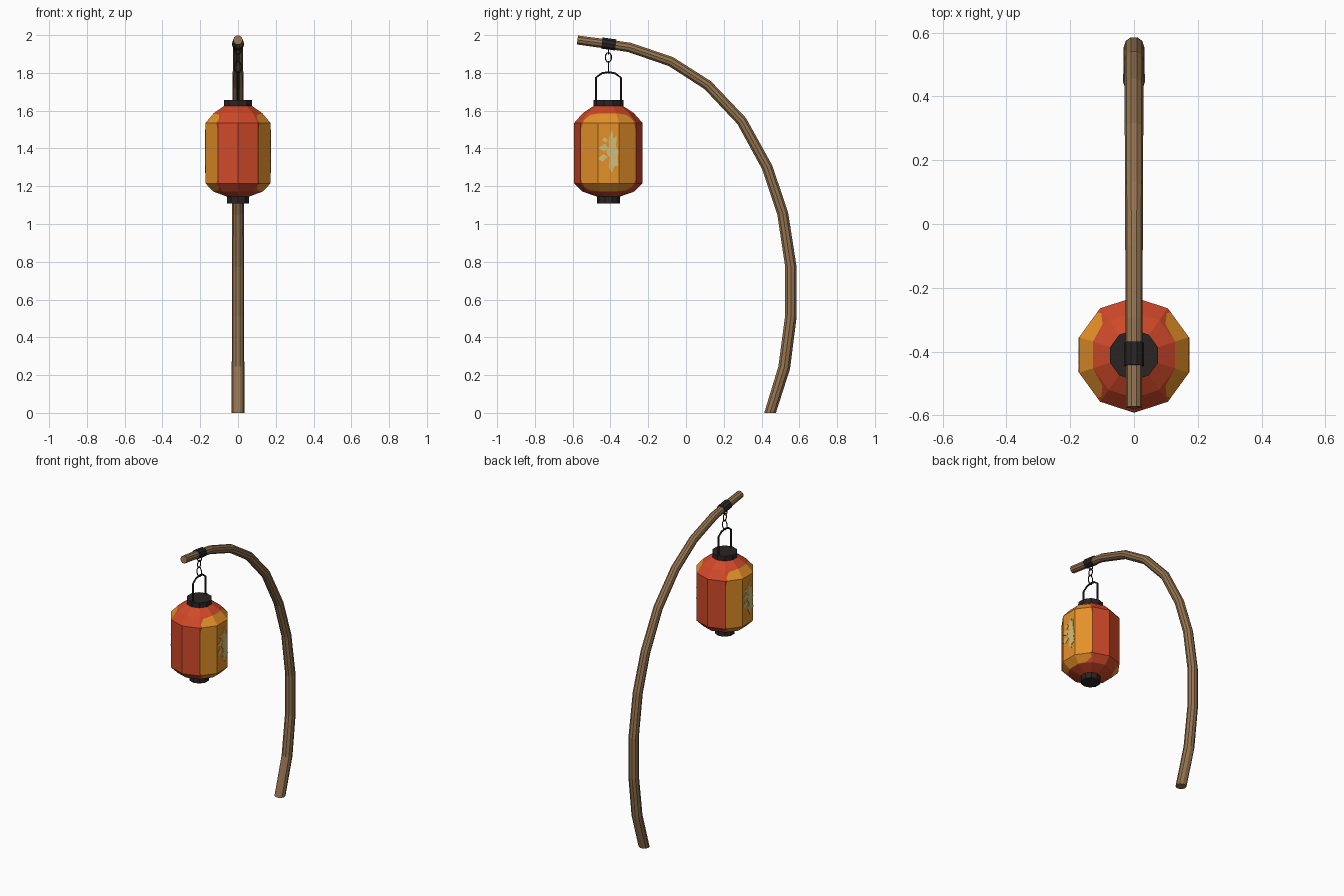
import bpy, bmesh, math
from mathutils import Vector

if "Cube" in bpy.data.objects:
    bpy.data.objects.remove(bpy.data.objects["Cube"])

LY = -0.411          # lantern axis
R = 0.181            # lantern radius
SIDES = 10


def material(name, rgb):
    m = bpy.data.materials.new(name)
    m.diffuse_color = (*rgb, 1)
    m.use_nodes = True
    m.node_tree.nodes["Principled BSDF"].inputs["Base Color"].default_value = m.diffuse_color
    return m


WOOD = material("brown wood", (0.30, 0.175, 0.080))
BLACK = material("black metal", (0.023, 0.018, 0.018))
RED = material("red paper", (0.62, 0.066, 0.022))
ORANGE = material("orange paper", (0.78, 0.28, 0.022))
PALE = material("pale paint", (0.65, 0.52, 0.19))


def finish(bm, name, *mats):
    bmesh.ops.recalc_face_normals(bm, faces=bm.faces)
    me = bpy.data.meshes.new(name)
    bm.to_mesh(me)
    bm.free()
    ob = bpy.data.objects.new(name, me)
    for m in mats:
        me.materials.append(m)
    bpy.context.collection.objects.link(ob)
    return ob


def skin(bm, rings, closed=False):
    n = len(rings[0])
    pairs = list(zip(rings, rings[1:]))
    if closed:
        pairs.append((rings[-1], rings[0]))
    for a, b in pairs:
        for i in range(n):
            j = (i + 1) % n
            bm.faces.new((a[i], a[j], b[j], b[i]))
    if not closed:
        bm.faces.new(rings[0])
        bm.faces.new(rings[-1])


def tube(name, pts, radii, sides, mat, normal=(1, 0, 0), closed=False, flat_base=False):
    """Tube along a planar path; normal is the path plane's normal."""
    bm = bmesh.new()
    pts = [Vector(p) for p in pts]
    nrm, n, rings = Vector(normal), len(pts), []
    for k, p in enumerate(pts):
        prev = pts[k - 1] if closed or k else p
        nxt = pts[(k + 1) % n] if closed or k < n - 1 else p
        side = (nxt - prev).normalized().cross(nrm)
        r = radii[0] + (radii[1] - radii[0]) * k / (n - 1)
        ring = []
        for i in range(sides):
            a = math.tau * i / sides
            co = p + r * (math.cos(a) * nrm + math.sin(a) * side)
            if flat_base and k == 0:
                co.z = 0
            ring.append(bm.verts.new(co))
        rings.append(ring)
    skin(bm, rings, closed)
    return finish(bm, name, mat)


def lathe(profile):
    """Ten-sided solid around the lantern axis from (radius, z) points."""
    bm = bmesh.new()
    rings = [[bm.verts.new((r * math.sin(math.tau * i / SIDES),
                            LY + r * math.cos(math.tau * i / SIDES), z))
              for i in range(SIDES)] for r, z in profile]
    skin(bm, rings)
    return bm


# Bent wooden pole
pole = [(0.445, 0), (0.52, 0.24), (0.555, 0.51), (0.555, 0.775), (0.512, 1.055),
        (0.43, 1.30), (0.295, 1.545), (0.115, 1.735), (-0.08, 1.86),
        (-0.30, 1.935), (-0.44, 1.956), (-0.575, 1.974)]
tube("pole", [(0, y, z) for y, z in pole], (0.034, 0.025), 10, WOOD, flat_base=True)

# Dark binding around the pole tip
tube("pole_binding", [(0, -0.372, 1.948), (0, -0.445, 1.958)], (0.031, 0.031), 10, BLACK)

# Paper lantern with rounded orange side panels cut in
bm = lathe([(0.07, 1.63), (0.135, 1.587), (R, 1.535), (R, 1.215), (0.138, 1.172), (0.055, 1.143)])
half = [(0.04, 1.172), (0.09, 1.178), (0.127, 1.197), (0.145, 1.235),
        (0.145, 1.50), (0.13, 1.55), (0.097, 1.577), (0.045, 1.586)]
outline = half + [(-y, z) for y, z in reversed(half)]     # counter-clockwise
planes = []
for (y0, z0), (y1, z1) in zip(outline, outline[1:] + outline[:1]):
    planes.append((Vector((0, LY + y0, z0)), Vector((0, z1 - z0, y0 - y1))))
for co, no in planes:
    bmesh.ops.bisect_plane(bm, geom=bm.verts[:] + bm.edges[:] + bm.faces[:],
                           plane_co=co, plane_no=no, dist=1e-5)
for f in bm.faces:
    c = f.calc_center_median()
    inside = all((c - co).dot(no) < 1e-5 for co, no in planes)
    f.material_index = int(inside and abs(f.normal.x) > 0.1 and abs(c.x) > 0.09)
finish(bm, "lantern_body", RED, ORANGE)

# Top and bottom caps
finish(lathe([(0.079, 1.612), (0.079, 1.656)]), "lantern_top_cap", BLACK)
finish(lathe([(0.061, 1.108), (0.061, 1.152)]), "lantern_bottom_cap", BLACK)

# Abstract painted leaf sprig on each side panel
leaves = [
    [(0.02, 1.50), (0.027, 1.45), (0.043, 1.47), (0.041, 1.41), (0.054, 1.385),
     (0.047, 1.35), (0.055, 1.31), (0.03, 1.305), (0.02, 1.27), (0.002, 1.30),
     (0.008, 1.35), (-0.012, 1.38), (0.004, 1.41), (0.004, 1.46)],
    [(-0.055, 1.40), (-0.02, 1.385), (0.0, 1.40), (-0.018, 1.425)],
    [(-0.055, 1.345), (-0.03, 1.33), (-0.004, 1.355), (-0.028, 1.37)],
    [(-0.035, 1.445), (-0.014, 1.43), (-0.004, 1.445), (-0.018, 1.46)],
]
face_x = R * math.cos(math.pi / SIDES)
for name, s in (("right_leaf_motif", 1), ("left_leaf_motif", -1)):
    bm = bmesh.new()
    for leaf in leaves:
        skin(bm, [[bm.verts.new((s * (face_x + d), LY + s * y, z)) for y, z in leaf]
                  for d in (-0.002, 0.002)])
    finish(bm, name, PALE)

# Arched wire handle
arch = [(-0.066, 1.65), (-0.066, 1.775), (-0.035, 1.798), (0, 1.804),
        (0.035, 1.798), (0.066, 1.775), (0.066, 1.65)]
tube("handle", [(0, LY + y, z) for y, z in arch], (0.006, 0.006), 6, BLACK)

# Chain of three alternating links
for name, zc, hz, across in (("upper_link", 1.925, 0.028, True),
                             ("middle_link", 1.882, 0.026, False),
                             ("lower_link", 1.83, 0.034, True)):
    ring = []
    for i in range(8):
        a = math.tau * (i + 0.5) / 8
        u, w = 0.017 * math.cos(a), hz * math.sin(a)
        ring.append((u, LY, zc + w) if across else (0, LY + u, zc + w))
    tube(name, ring, (0.0035, 0.0035), 5, BLACK,
         normal=(0, 1, 0) if across else (1, 0, 0), closed=True)
